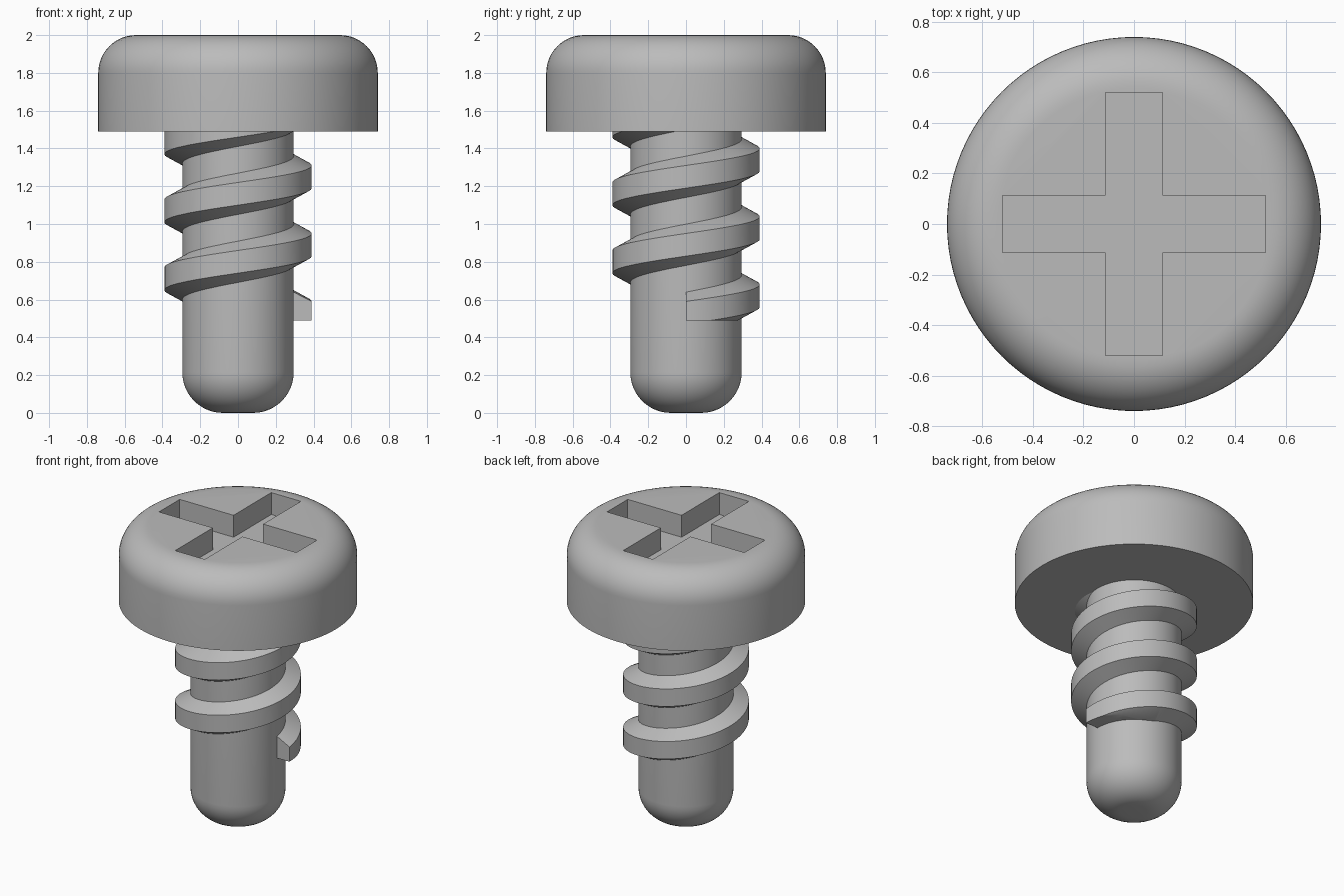
import bpy, bmesh
from math import sin, cos, pi, tau
from mathutils import Vector

if "Cube" in bpy.data.objects:
    bpy.data.objects.remove(bpy.data.objects["Cube"], do_unlink=True)

SEGMENTS = 96
HEAD_BASE, TOP = 1.49, 2.0

steel = bpy.data.materials.new("grey steel")
steel.use_nodes = True
colour = (0.5, 0.5, 0.5, 1)
steel.diffuse_color = colour
steel.node_tree.nodes["Principled BSDF"].inputs["Base Color"].default_value = colour


def finish(name, bm):
    """Turn a bmesh into an object with outward normals."""
    bmesh.ops.recalc_face_normals(bm, faces=bm.faces)
    mesh = bpy.data.meshes.new(name)
    bm.to_mesh(mesh)
    bm.free()
    mesh.materials.append(steel)
    obj = bpy.data.objects.new(name, mesh)
    bpy.context.collection.objects.link(obj)
    return obj


def activate(obj):
    bpy.ops.object.select_all(action="DESELECT")
    obj.select_set(True)
    bpy.context.view_layer.objects.active = obj


def smooth(obj):
    activate(obj)
    bpy.ops.object.shade_smooth_by_angle(angle=pi / 6)


def fillet(radius, centre_r, centre_z, start, steps=12):
    """Quarter-circle profile points, as (radius, height)."""
    angles = [start + pi / 2 * i / steps for i in range(steps + 1)]
    return [(centre_r + radius * cos(a), centre_z + radius * sin(a)) for a in angles]


def lathe(name, profile):
    """Revolve a profile about z and cap both ends."""
    bm = bmesh.new()
    verts = [bm.verts.new((r, 0, z)) for r, z in profile]
    edges = [bm.edges.new(pair) for pair in zip(verts, verts[1:])]
    bmesh.ops.spin(bm, geom=verts + edges, cent=(0, 0, 0), axis=(0, 0, 1),
                   angle=tau, steps=SEGMENTS, use_duplicate=False)
    bmesh.ops.remove_doubles(bm, verts=bm.verts, dist=1e-4)
    bmesh.ops.holes_fill(bm, edges=bm.edges, sides=0)
    return finish(name, bm)


# Head: cylinder with a rounded upper rim
HEAD_R, RIM = 0.74, 0.2
head = lathe("head", [(HEAD_R, HEAD_BASE)] + fillet(RIM, HEAD_R - RIM, TOP - RIM, 0))

# Cross recess cut into the top of the head
ARM, HALF, DEPTH = 0.52, 0.112, 0.15
bm = bmesh.new()
outline = []
for quarter in range(4):
    c, s = round(cos(quarter * pi / 2)), round(sin(quarter * pi / 2))
    for x, y in ((ARM, -HALF), (ARM, HALF), (HALF, HALF)):
        outline.append(bm.verts.new((x * c - y * s, x * s + y * c, TOP - DEPTH)))
floor = bm.faces.new(outline)
raised = bmesh.ops.extrude_face_region(bm, geom=[floor], use_keep_orig=True)["geom"]
bmesh.ops.translate(bm, vec=(0, 0, DEPTH + 0.1),
                    verts=[g for g in raised if isinstance(g, bmesh.types.BMVert)])
cutter = finish("recess_cutter", bm)
cutter.hide_render = True
recess = head.modifiers.new("recess", "BOOLEAN")
recess.operation = "DIFFERENCE"
recess.solver = "EXACT"
recess.object = cutter
activate(head)
bpy.ops.object.modifier_apply(modifier=recess.name)
bpy.data.objects.remove(cutter, do_unlink=True)
smooth(head)

# Shaft: plain cylinder with a rounded tip
SHAFT_R, TIP = 0.295, 0.215
smooth(lathe("shaft", fillet(TIP, SHAFT_R - TIP, TIP, -pi / 2) + [(SHAFT_R, HEAD_BASE + 0.01)]))

# Thread: trapezoid swept up a right-handed helix, trimmed flat at both ends
PITCH, START, TURNS, STEPS = 0.36, 0.53, 3.15, 240
section = [(0.28, -0.117), (0.39, -0.06), (0.39, 0.06), (0.28, 0.117)]
bm = bmesh.new()
rings = []
for i in range(STEPS + 1):
    turn = TURNS * i / STEPS
    a = turn * tau
    rings.append([bm.verts.new((r * cos(a), r * sin(a), START + PITCH * turn + z))
                  for r, z in section])
for low, high in zip(rings, rings[1:]):
    for j in range(4):
        k = (j + 1) % 4
        bm.faces.new((low[j], low[k], high[k], high[j]))
bm.faces.new(rings[0])
bm.faces.new(rings[-1])
for height, direction in ((0.49, -1), (HEAD_BASE + 0.005, 1)):
    bmesh.ops.bisect_plane(bm, geom=bm.verts[:] + bm.edges[:] + bm.faces[:],
                           plane_co=Vector((0, 0, height)),
                           plane_no=Vector((0, 0, direction)), clear_outer=True)
    bmesh.ops.holes_fill(bm, edges=[e for e in bm.edges if e.is_boundary], sides=0)
smooth(finish("thread", bm))
